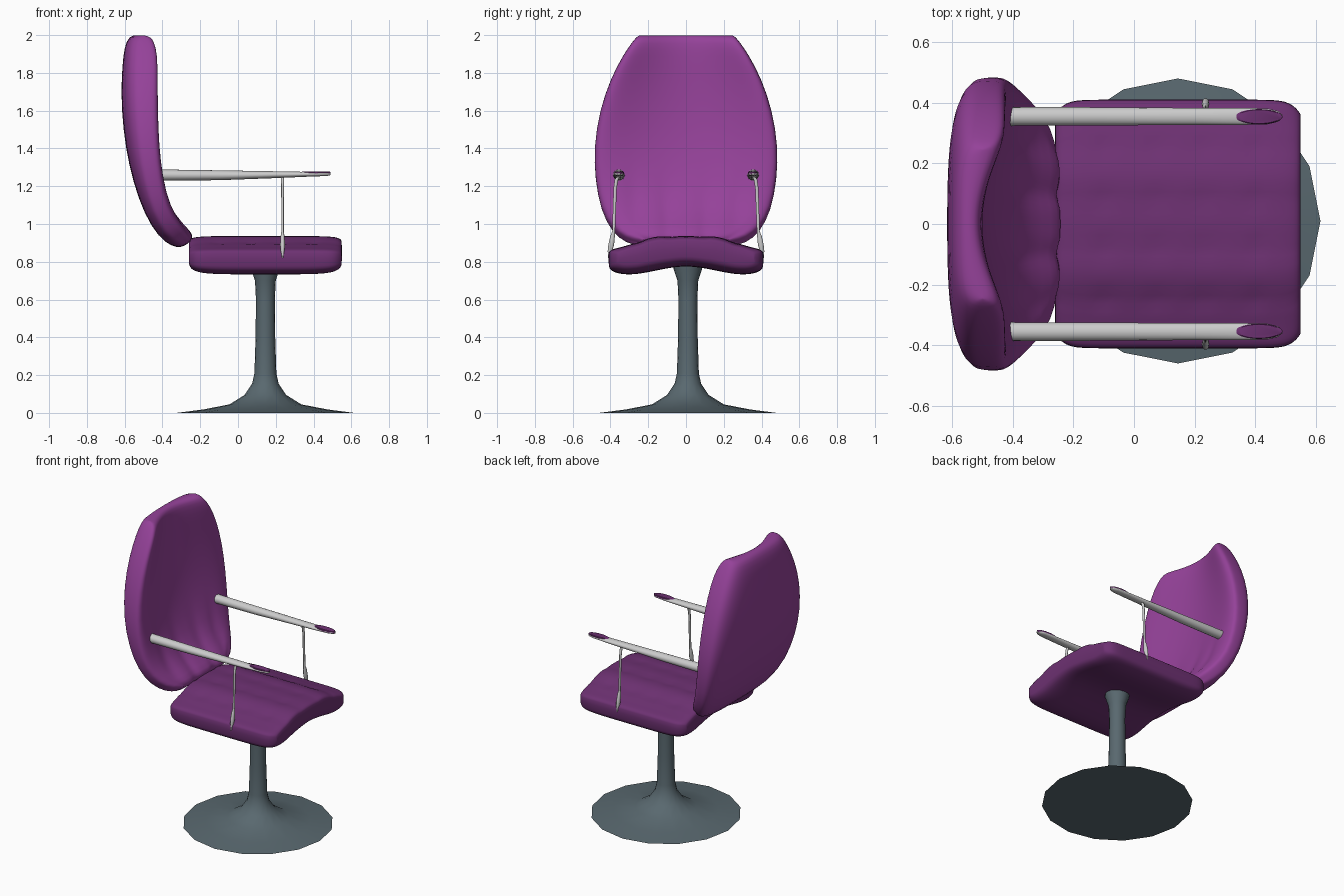
import bpy, bmesh, math

if "Cube" in bpy.data.objects:
    bpy.data.objects.remove(bpy.data.objects["Cube"])


def material(name, rgb):
    m = bpy.data.materials.new(name)
    m.diffuse_color = (*rgb, 1)
    m.use_nodes = True
    m.node_tree.nodes["Principled BSDF"].inputs["Base Color"].default_value = m.diffuse_color
    return m


back_purple = material("back_purple", (0.30, 0.054, 0.32))
seat_purple = material("seat_purple", (0.155, 0.031, 0.17))
slate = material("slate", (0.10, 0.14, 0.16))


def loft(name, rings, mat=None, angle=35, cap=False):
    """Skin a list of equal-length closed rings."""
    bm = bmesh.new()
    vs = [[bm.verts.new(p) for p in r] for r in rings]
    n = len(rings[0])
    for a, b in zip(vs, vs[1:]):
        for i in range(n):
            j = (i + 1) % n
            bm.faces.new((a[i], a[j], b[j], b[i]))
    if cap:
        bm.faces.new(vs[0])
        bm.faces.new(vs[-1])
    bmesh.ops.remove_doubles(bm, verts=bm.verts, dist=0.0004)
    bmesh.ops.recalc_face_normals(bm, faces=bm.faces)
    me = bpy.data.meshes.new(name)
    bm.to_mesh(me)
    bm.free()
    ob = bpy.data.objects.new(name, me)
    bpy.context.collection.objects.link(ob)
    if mat:
        me.materials.append(mat)
    bpy.ops.object.select_all(action='DESELECT')
    ob.select_set(True)
    bpy.context.view_layer.objects.active = ob
    bpy.ops.object.shade_smooth_by_angle(angle=math.radians(angle))
    return ob


def mirror_y(ob):
    m = ob.modifiers.new("mirror", 'MIRROR')
    m.use_axis = (False, True, False)


def groove(v, lines, width=0.025):
    return sum(math.exp(-((v - g) / width) ** 2) for g in lines)


def smooth(v, a, b):
    t = min(max((v - a) / (b - a), 0), 1)
    return t * t * (3 - 2 * t)


# Cross-section samples: (position across -1..1, side +1/-1)
N = 36
ACROSS = [math.sin(math.pi / 2 * (2 * i / N - 1)) for i in range(N + 1)]
SECTION = [(a, 1) for a in ACROSS] + [(a, -1) for a in ACROSS[-2:0:-1]]


def swell(a, p):
    return max(0, 1 - abs(a) ** p) ** (1 / p)


# Pedestal: 16-sided trumpet foot and column
profile = [(0.47, 0), (0.33, 0.018), (0.19, 0.045), (0.11, 0.095), (0.07, 0.155),
           (0.058, 0.21), (0.052, 0.4), (0.05, 0.6), (0.055, 0.7), (0.075, 0.76), (0.08, 0.80)]
loft("pedestal", [[(0.145 + r * math.cos(k * math.pi / 8), 0.01 + r * math.sin(k * math.pi / 8), z)
                   for k in range(16)] for r, z in profile], slate, cap=True)

# Seat cushion: crowned in the middle, tufted on top
rings = []
for b in ACROSS:
    x = 0.145 + 0.405 * b
    w = 0.41 * (1 - 0.12 * abs(b) ** 14)
    ring = []
    for a, side in SECTION:
        y = w * a
        top = 0.936 - 0.055 * smooth(abs(y), 0.12, 0.38)
        gy = groove(y, (-0.25, -0.085, 0.085, 0.25))
        gx = groove(x, (-0.1, 0.07, 0.23, 0.4))
        top -= 0.005 * gy + 0.008 * gx * gy
        bottom = 0.775 - 0.048 * smooth(abs(y), 0.0, 0.34)
        mid = bottom + 0.6 * (top - bottom)
        if side > 0:
            z = mid + (top - mid) * swell(b, 7) * swell(a, 5)
        else:
            z = mid + (bottom - mid) * swell(b, 5) * swell(a, 5)
        ring.append((x, y, z))
    rings.append(ring)
loft("seat_cushion", rings, seat_purple, 50)

# Backrest: rear point, front point (x, z), half width, forward wrap of the sides
levels = [
    (-0.265, 0.895, -0.265, 0.895, 0.20, 0.0),
    (-0.30, 0.875, -0.238, 0.925, 0.26, 0.0),
    (-0.35, 0.88, -0.245, 0.955, 0.325, 0.0),
    (-0.42, 0.93, -0.30, 1.01, 0.395, 0.015),
    (-0.495, 1.05, -0.375, 1.10, 0.452, 0.04),
    (-0.555, 1.22, -0.435, 1.25, 0.482, 0.075),
    (-0.595, 1.40, -0.475, 1.42, 0.488, 0.105),
    (-0.617, 1.60, -0.495, 1.60, 0.458, 0.125),
    (-0.617, 1.77, -0.50, 1.77, 0.40, 0.13),
    (-0.607, 1.90, -0.50, 1.90, 0.33, 0.125),
    (-0.592, 1.965, -0.505, 1.96, 0.285, 0.105),
    (-0.57, 1.994, -0.515, 1.992, 0.26, 0.085),
    (-0.542, 2.001, -0.542, 2.001, 0.24, 0.075)]
rings = []
for ox, oz, ix, iz, w, wrap in levels:
    ring = []
    for a, side in SECTION:
        s = 0.5 if ox == ix else 0.5 + 0.5 * side * swell(a, 3.5)
        x = ox + (ix - ox) * s + wrap * a * a * (0.1 + 0.9 * s)
        z = oz + (iz - oz) * s
        if side > 0 and 0.92 < iz < 1.2:
            x -= 0.016 * groove(w * a, (-0.27, -0.1, 0.1, 0.27), 0.03)
        ring.append((x, w * a, z))
    rings.append(ring)
back = loft("backrest", rings, back_purple, 60)
sub = back.modifiers.new("soften", 'SUBSURF')
sub.levels = sub.render_levels = 1

# Armrests: round at the back, flattening to a rounded paddle tip
stations = [(-0.43, 0.031, 0.03, 1.259), (-0.1, 0.03, 0.026, 1.258), (0.2, 0.028, 0.018, 1.261),
            (0.36, 0.028, 0.013, 1.263), (0.44, 0.026, 0.011, 1.264), (0.475, 0.018, 0.009, 1.264),
            (0.49, 0.005, 0.005, 1.264)]
arm = loft("armrests", [[(x, 0.355 + ry * math.cos(k * math.pi / 8), z + rz * math.sin(k * math.pi / 8))
                         for k in range(16)] for x, ry, rz, z in stations], None, 50, cap=True)
mirror_y(arm)

# Inset pads on the armrest tips
pad = loft("armrest_pads", [[(0.412 + 0.078 * s * math.cos(k * math.pi / 12),
                              0.354 + 0.025 * s * math.sin(k * math.pi / 12), z)
                             for k in range(24)] for s, z in ((1, 1.262), (1, 1.275), (0.9, 1.278))],
           seat_purple, 30, cap=True)
mirror_y(pad)

# Thin posts from armrests to seat sides, with a swollen foot
path = [(0.355, 1.255, 0.010), (0.368, 1.235, 0.010), (0.375, 1.19, 0.009), (0.383, 0.96, 0.008),
        (0.389, 0.935, 0.013), (0.396, 0.89, 0.016), (0.402, 0.86, 0.013), (0.410, 0.82, 0.004)]
post = loft("arm_posts", [[(0.236 + 0.8 * r * math.cos(k * math.pi / 5), y + r * math.sin(k * math.pi / 5), z)
                           for k in range(10)] for y, z, r in path], None, 50, cap=True)
mirror_y(post)
